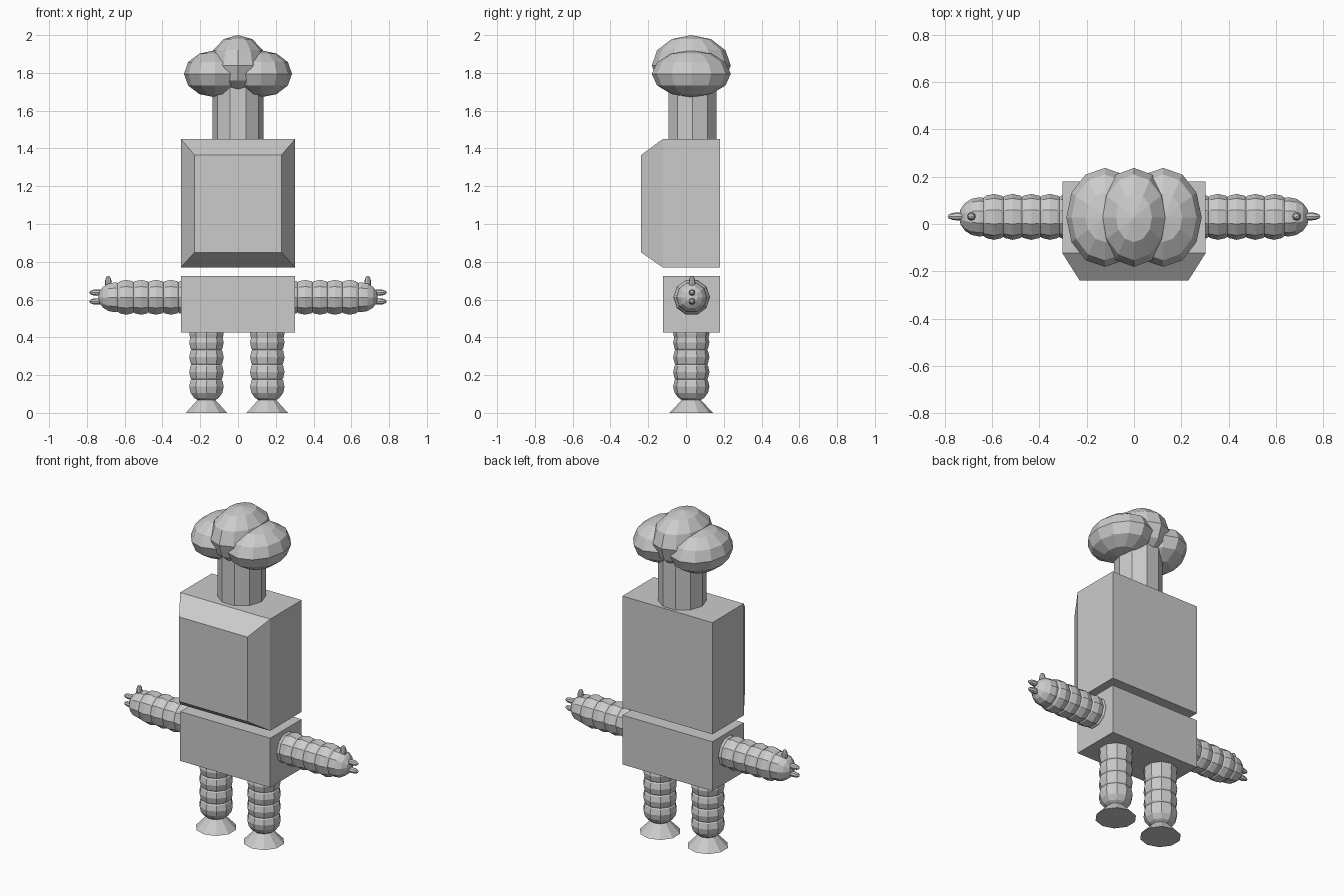
import bpy, math
from mathutils import Vector

if "Cube" in bpy.data.objects:
    bpy.data.objects.remove(bpy.data.objects["Cube"])

Y0 = 0.028  # depth centre shared by body, limbs and head


def finish(name):
    ob = bpy.context.object
    ob.name = name
    return ob


def box(name, x, y, z, size):
    bpy.ops.mesh.primitive_cube_add(size=1, location=(x, y, z))
    ob = finish(name)
    ob.scale = size
    bpy.ops.object.transform_apply(location=True, rotation=True, scale=True)
    return ob


def ball(name, loc, size, segs=12, rings=6, rot=(0, 0, 0)):
    bpy.ops.mesh.primitive_uv_sphere_add(segments=segs, ring_count=rings,
                                         radius=1, location=loc, rotation=rot)
    ob = finish(name)
    ob.scale = size
    return ob


# Hips and torso
box("hips", 0, Y0, 0.575, (0.606, 0.302, 0.3))
box("torso", 0, Y0, 1.11, (0.606, 0.302, 0.68))

# Tapered chest plate on the torso front
front, back = -0.238, Y0 - 0.151
pts = [(sx * w, y, z)
       for w, y, zs in ((0.303, back, (0.77, 1.45)), (0.23, front, (0.85, 1.365)))
       for sx, z in ((-1, zs[0]), (1, zs[0]), (1, zs[1]), (-1, zs[1]))]
faces = [(4, 5, 6, 7), (3, 2, 1, 0)] + [
    (i, (i + 1) % 4, (i + 1) % 4 + 4, i + 4) for i in range(4)]
mesh = bpy.data.meshes.new("chest_plate")
mesh.from_pydata(pts, [], faces)
bpy.context.collection.objects.link(bpy.data.objects.new("chest_plate", mesh))

# Neck
bpy.ops.mesh.primitive_cylinder_add(vertices=10, radius=0.134, depth=0.36,
                                    location=(0, Y0 + 0.007, 1.62),
                                    rotation=(0, 0, math.pi / 10))
finish("neck")

# Three-lobed head
ball("head_middle", (0, Y0, 1.84), (0.152, 0.209, 0.16))
for side in (-1, 1):
    ball("head_lobe", (side * 0.123, Y0, 1.795), (0.163, 0.209, 0.124))

for side in (-1, 1):
    # Beaded arm, hand and claws
    turn = (0, side * math.pi / 2, 0)
    for i in range(5):
        ball("arm_bead", (side * (0.276 + 0.079 * i), Y0 + 0.002, 0.612),
             (0.097, 0.097, 0.085), 10, 8, turn)
    ball("hand", (side * 0.652, Y0 + 0.002, 0.612), (0.083, 0.083, 0.088), 10, 8, turn)
    for z in (0.59, 0.637):
        ball("finger", (side * 0.747, Y0 + 0.004, z), (0.017, 0.017, 0.041), 8, 6, turn)
    ball("thumb", (side * 0.687, Y0 + 0.004, 0.687), (0.018, 0.018, 0.039), 8, 6)

    # Beaded leg and flared foot
    x = side * 0.161 - 0.006
    for i in range(5):
        ball("leg_bead", (x, Y0, 0.139 + 0.078 * i if i < 4 else 0.42),
             (0.096, 0.096, 0.085), 10, 8)
    bpy.ops.mesh.primitive_cone_add(vertices=10, radius1=0.115, radius2=0.03,
                                    depth=0.09, location=(x, Y0, 0.045))
    finish("foot")
